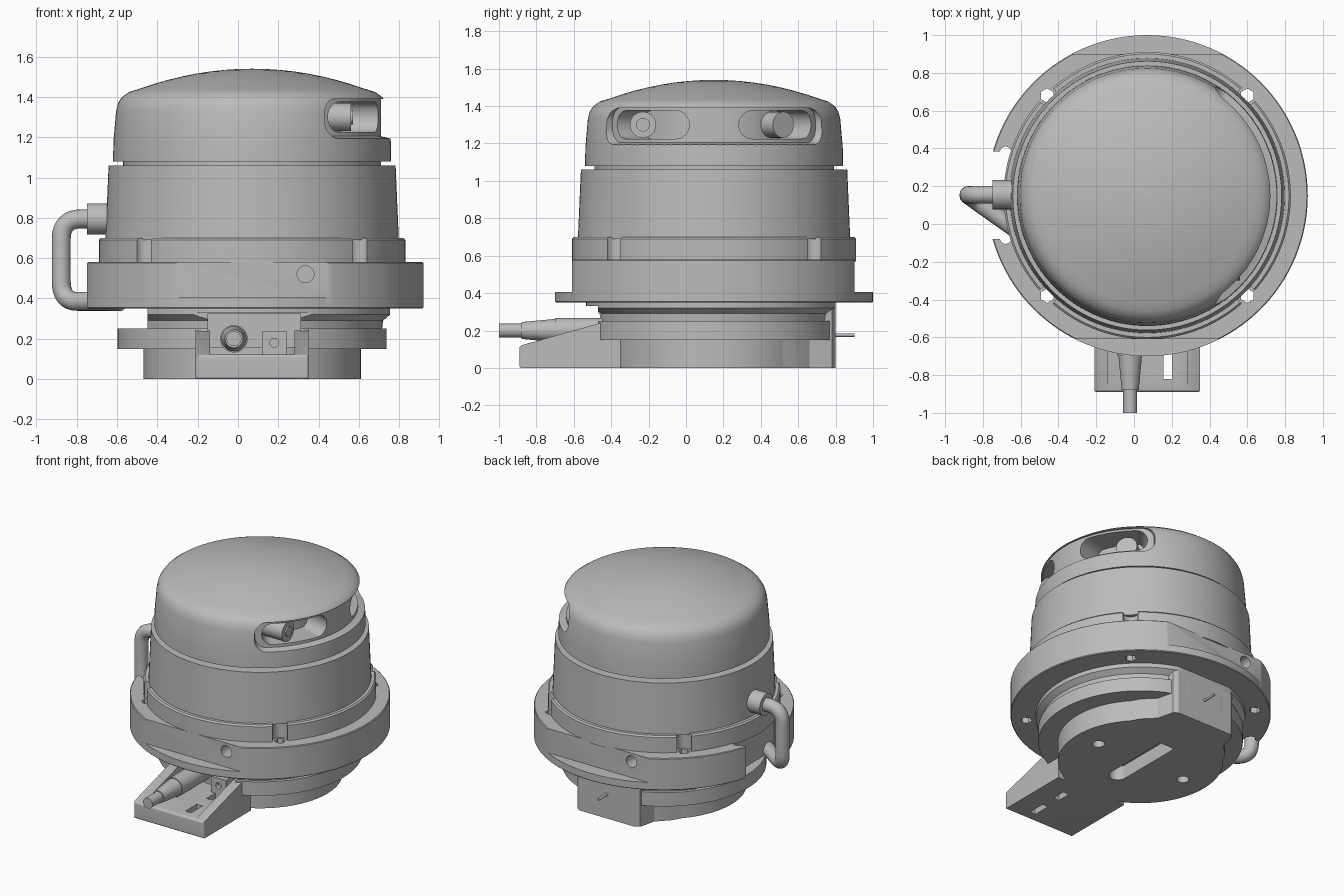
import bpy, bmesh, math
from mathutils import Vector, Matrix

cube = bpy.data.objects.get("Cube")
if cube:
    bpy.data.objects.remove(cube, do_unlink=True)

CX, CY = 0.07, 0.15          # main turning axis
grey = bpy.data.materials.new("housing grey")
grey.use_nodes = True
COLOR = (0.5, 0.5, 0.5, 1)
grey.diffuse_color = COLOR
grey.node_tree.nodes["Principled BSDF"].inputs["Base Color"].default_value = COLOR


def finish(name, bm):
    bmesh.ops.remove_doubles(bm, verts=bm.verts, dist=1e-5)
    bmesh.ops.recalc_face_normals(bm, faces=bm.faces)
    mesh = bpy.data.meshes.new(name)
    bm.to_mesh(mesh)
    bm.free()
    mesh.materials.append(grey)
    ob = bpy.data.objects.new(name, mesh)
    bpy.context.collection.objects.link(ob)
    return ob


def loft(name, sections):
    """Skin a row of equal cross-sections and cap both ends."""
    bm = bmesh.new()
    rows = [[bm.verts.new(p) for p in s] for s in sections]
    n = len(rows[0])
    for a, b in zip(rows, rows[1:]):
        for i in range(n):
            j = (i + 1) % n
            bm.faces.new((a[i], a[j], b[j], b[i]))
    bm.faces.new(rows[0])
    bm.faces.new(rows[-1])
    return finish(name, bm)


def lathe(name, profile, steps=128):
    """Turn a radius/height outline about the main axis."""
    rings = []
    for r, z in profile:
        rings.append([(CX + r * math.cos(2 * math.pi * k / steps),
                       CY + r * math.sin(2 * math.pi * k / steps), z) for k in range(steps)])
    return loft(name, rings)


def rod(name, a, b, r1, r2=None, sides=32):
    a, b = Vector(a), Vector(b)
    d = b - a
    bm = bmesh.new()
    m = Matrix.Translation((a + b) / 2) @ d.to_track_quat('Z', 'Y').to_matrix().to_4x4()
    bmesh.ops.create_cone(bm, cap_ends=True, segments=sides, radius1=r1,
                          radius2=r1 if r2 is None else r2, depth=d.length, matrix=m)
    return finish(name, bm)


def box(name, lo, hi):
    return loft(name, [[(lo[0], lo[1], z), (hi[0], lo[1], z), (hi[0], hi[1], z), (lo[0], hi[1], z)]
                       for z in (lo[2], hi[2])])


def boolean(ob, others, op='DIFFERENCE'):
    bpy.context.view_layer.objects.active = ob
    for other in others:
        mod = ob.modifiers.new("cut", 'BOOLEAN')
        mod.operation, mod.solver, mod.object = op, 'EXACT', other
        bpy.ops.object.modifier_apply(modifier=mod.name)
        bpy.data.objects.remove(other, do_unlink=True)


def bevel(ob, test, width):
    bm = bmesh.new()
    bm.from_mesh(ob.data)
    edges = [e for e in bm.edges if all(test(v.co) for v in e.verts)]
    bmesh.ops.bevel(bm, geom=edges, offset=width, segments=6, profile=0.5, affect='EDGES')
    bm.to_mesh(ob.data)
    bm.free()


def arc_slot(a0, a1, r_in, r_out, z0, z1, corner, flare=0.0):
    """Cutter following the wall, with rounded ends; angles in degrees."""
    ref = 0.66
    length = math.radians(a1 - a0) * ref
    ends = [corner * (1 - math.cos(t * math.pi / 16)) for t in range(9)]
    ends[0] = 0.0
    mid = [corner + (length - 2 * corner) * t / 24 for t in range(1, 24)]
    sections = []
    for s in ends + mid + [length - e for e in reversed(ends)]:
        d = max(corner - min(s, length - s), 0)
        inset = min(corner - math.sqrt(max(corner ** 2 - d * d, 0)), (z1 - z0) / 2 - 0.003)
        ang = math.radians(a0) + s / ref
        c, q = math.cos(ang), math.sin(ang)
        lo, hi = z0 + inset, z1 - inset
        sections.append([(CX + r * c, CY + r * q, z) for r, z in
                         ((r_in, lo), (r_in, hi), (r_out, hi), (r_out, lo - flare))])
    return loft("slot_cutter", sections)


# Domed cap with side recess and two windows
dome = [(0.56 * t / 8, 1.54 - 0.10 * (t / 8) ** 2) for t in range(8, 0, -1)]
cap = lathe("cap", [(0.001, 1.08), (0.69, 1.08), (0.688, 1.18), (0.675, 1.33), (0.665, 1.37),
                    (0.645, 1.4), (0.61, 1.425)] + dome + [(0.001, 1.54)])
boolean(cap, [arc_slot(-58, 58, 0.64, 0.8, 1.205, 1.39, 0.08, 0.04),
              arc_slot(-54, -12, 0.46, 0.7, 1.225, 1.375, 0.074),
              arc_slot(12, 54, 0.46, 0.7, 1.225, 1.375, 0.074)])

# Small optics inside the windows
rod("front_lens", (0.4, -0.23, 1.3), (0.56, -0.23, 1.3), 0.07)
rod("front_lens_core", (0.4, -0.23, 1.3), (0.57, -0.23, 1.3), 0.036)
rod("rear_lens", (0.38, 0.43, 1.3), (0.5, 0.52, 1.3), 0.07)

# Tapered drum and the groove beneath the cap
lathe("drum", [(0.001, 0.69), (0.728, 0.69), (0.725, 0.76), (0.712, 1.06), (0.001, 1.06)])
lathe("groove", [(0.001, 1.05), (0.64, 1.05), (0.64, 1.09), (0.001, 1.09)])

# Collar and flange, relieved at four fixing screws
screws = [(CX + sx * 0.53, CY + sy * 0.53) for sx in (-1, 1) for sy in (-1, 1)]
collar = lathe("collar", [(0.001, 0.57), (0.76, 0.57), (0.76, 0.69), (0.75, 0.7), (0.001, 0.7)])
boolean(collar, [rod("pocket", (x, y, 0.5), (x, y, 0.8), 0.05) for x, y in screws])

flange = lathe("flange", [(0.001, 0.35), (0.845, 0.35), (0.85, 0.355), (0.85, 0.575),
                          (0.845, 0.58), (0.001, 0.58)])
cuts = [rod("hole", (x, y, 0.2), (x, y, 0.8), 0.038, sides=6) for x, y in screws]
cuts += [box("front_flat", (-1, -1.2, 0.405), (1.2, -0.61, 0.7)),
         box("back_flat", (-1, 0.9, 0.405), (1.2, 1.3, 0.7)),
         rod("front_hole", (0.335, -0.8, 0.52), (0.335, -0.5, 0.52), 0.042),
         rod("back_hole", (-0.195, 1.1, 0.52), (-0.195, 0.8, 0.52), 0.042),
         box("hose_gap", (-1, -0.08, 0.2), (-0.645, 0.385, 0.7))]
cuts += [rod("hook", (-0.68, y, 0.2), (-0.68, y, 0.7), 0.03) for y in (-0.075, 0.38)]
boolean(flange, cuts)

# Neck and lower disc, trimmed front and back
neck = lathe("neck", [(0.001, 0.15), (0.668, 0.15), (0.668, 0.25), (0.645, 0.25), (0.65, 0.29),
                      (0.685, 0.32), (0.685, 0.355), (0.001, 0.355)])
boolean(neck, [box("front_trim", (-1, -1, 0), (1, -0.47, 0.33)),
               box("back_trim", (-1, 0.8, 0), (1, 1.2, 0.5)),
               box("side_trim", (-1, -1, 0.25), (-0.45, 1, 0.5)),
               box("cable_opening", (-0.15, -0.8, 0.125), (0.31, -0.3, 0.325))])

# Base plate with rear block and sloped front foot
foot_side = [(-0.89, 0), (-0.89, 0.118), (-0.46, 0.24), (-0.35, 0.24), (-0.35, 0)]
foot = loft("front_foot", [[(x, y, z) for y, z in foot_side] for x in (-0.21, 0.35)])
bevel(foot, lambda co: co.y < -0.88 and abs(co.z) < 0.2, 0.012)
boolean(foot, [box("tray", (-0.14, -1, 0.122), (0.28, -0.2, 0.4)),
               box("foot_slot", (0.155, -0.82, -0.1), (0.2, -0.69, 0.3)),
               box("inner_slot", (0.155, -0.58, -0.1), (0.2, -0.48, 0.3))])

base = lathe("base_plate", [(0.001, 0), (0.54, 0), (0.54, 0.16), (0.001, 0.16)])
rear = loft("rear_block", [[(CX + x, y, z) for x, y in ((-0.45, 0.42), (0.45, 0.42), (0.36, 0.58),
                            (0.28, 0.66), (0.25, 0.78), (0.22, 0.8), (-0.22, 0.8), (-0.25, 0.78),
                            (-0.28, 0.66), (-0.36, 0.58))] for z in (0, 0.33)])
boolean(rear, [box("rear_trim", (-1, 0, 0.17), (1, 0.6, 0.5))])
boolean(base, [box("long_slot", (0.01, -0.08, -0.1), (0.13, 0.42, 0.1))] +
        [rod("slot_end", (CX, y, -0.1), (CX, y, 0.1), 0.06) for y in (-0.08, 0.42)] +
        [rod("base_hole", (CX + s * 0.36, CY, -0.1), (CX + s * 0.36, CY, 0.1), 0.04) for s in (-1, 1)])
rod("rear_pin", (CX, 0.78, 0.175), (CX, 0.9, 0.175), 0.009, sides=12)

# Cable gland, cable and small socket in the foot
rod("gland_body", (-0.02, -0.7, 0.2), (-0.02, -0.3, 0.2), 0.068)
rod("gland_sleeve", (-0.02, -0.88, 0.2), (-0.02, -0.7, 0.2), 0.045, 0.062)
rod("cable", (-0.02, -1.0, 0.2), (-0.02, -0.8, 0.2), 0.037)
socket = box("socket", (0.12, -0.48, 0.12), (0.24, -0.28, 0.235))
boolean(socket, [rod("socket_hole", (0.18, -0.6, 0.18), (0.18, -0.45, 0.18), 0.022)])

# Side hose and its fitting
rod("hose_fitting", (-0.75, 0.155, 0.795), (-0.62, 0.155, 0.795), 0.077)
curve = bpy.data.curves.new("side_hose", 'CURVE')
curve.dimensions, curve.bevel_depth, curve.bevel_resolution = '3D', 0.047, 6
curve.use_fill_caps = True
corners = [Vector(p) for p in ((-0.7, 0.155, 0.795), (-0.877, 0.155, 0.795),
                               (-0.877, 0.15, 0.385), (-0.58, -0.06, 0.385))]
path = [corners[0]]
for before, corner, after in zip(corners, corners[1:], corners[2:]):
    p = corner + (before - corner).normalized() * 0.1
    q = corner + (after - corner).normalized() * 0.1
    for k in range(9):
        t = k / 8
        path.append(p * (1 - t) ** 2 + corner * 2 * t * (1 - t) + q * t * t)
path.append(corners[-1])
spline = curve.splines.new('POLY')
spline.points.add(len(path) - 1)
for point, co in zip(spline.points, path):
    point.co = (*co, 1)
hose = bpy.data.objects.new("side_hose", curve)
curve.materials.append(grey)
bpy.context.collection.objects.link(hose)

# Smooth round walls while keeping machined edges crisp
for ob in bpy.context.scene.objects:
    if ob.type == 'MESH' and grey.name in ob.data.materials:
        bpy.ops.object.select_all(action='DESELECT')
        ob.select_set(True)
        bpy.context.view_layer.objects.active = ob
        bpy.ops.object.shade_smooth_by_angle(angle=math.radians(28))
